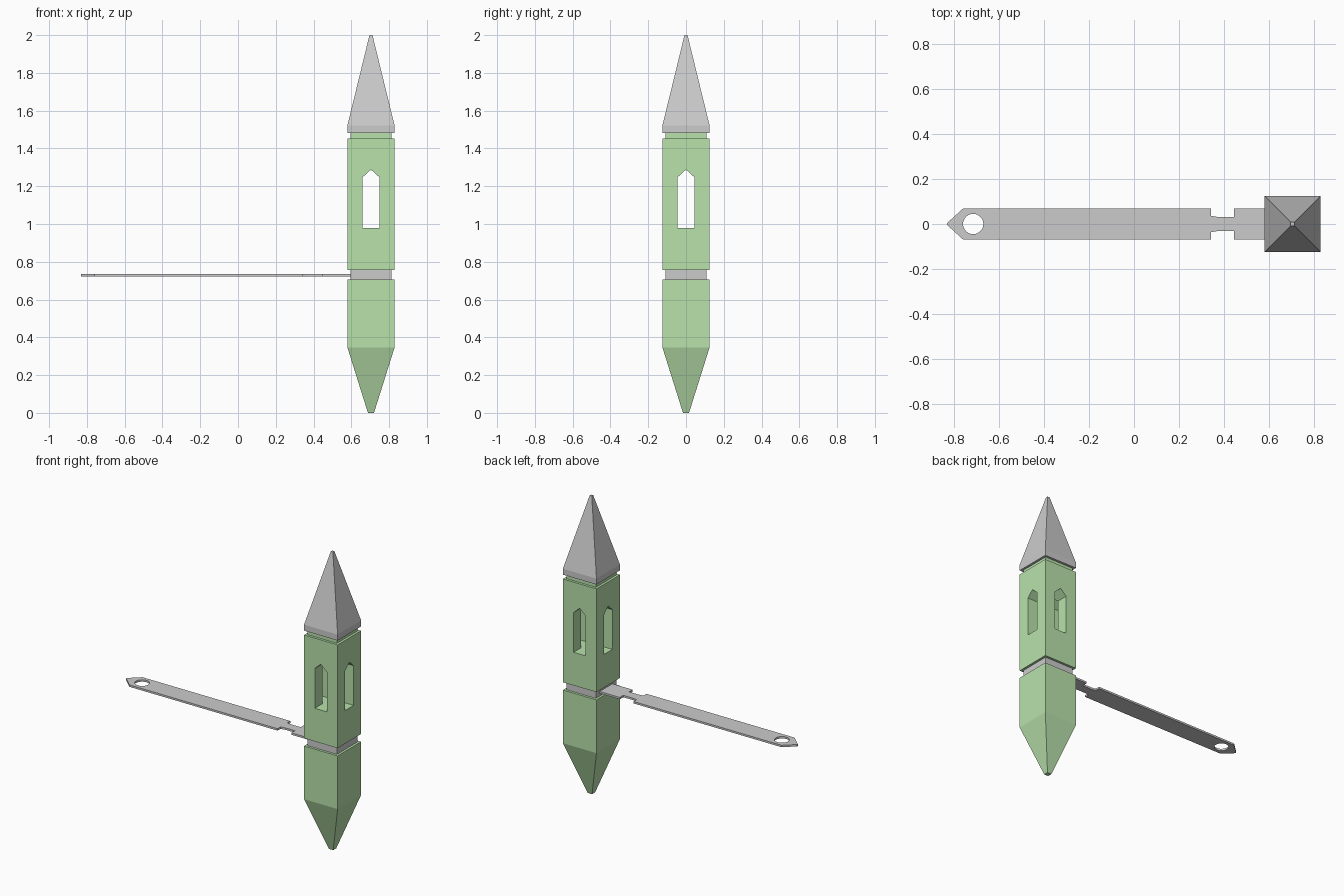
import bpy, bmesh, math

if "Cube" in bpy.data.objects:
    bpy.data.objects.remove(bpy.data.objects["Cube"])

CX = 0.704   # column centre
W = 0.125    # column half width
N = 0.109    # recessed half width

green = bpy.data.materials.new("green")
green.diffuse_color = (0.48, 0.76, 0.41, 1)
green.use_nodes = True
green.node_tree.nodes["Principled BSDF"].inputs["Base Color"].default_value = green.diffuse_color


def make(name, bm, mat=None):
    bmesh.ops.recalc_face_normals(bm, faces=bm.faces)
    me = bpy.data.meshes.new(name)
    bm.to_mesh(me)
    bm.free()
    ob = bpy.data.objects.new(name, me)
    bpy.context.collection.objects.link(ob)
    if mat:
        me.materials.append(mat)
    return ob


def square_stack(name, profile, mat=None):
    """Square column lofted through (half width, z) pairs."""
    bm = bmesh.new()
    rings = [[bm.verts.new((CX + sx * h, sy * h, z))
              for sx, sy in ((-1, -1), (1, -1), (1, 1), (-1, 1))]
             for h, z in profile]
    for a, b in zip(rings, rings[1:]):
        for i in range(4):
            j = (i + 1) % 4
            bm.faces.new((a[i], a[j], b[j], b[i]))
    bm.faces.new(rings[0])
    bm.faces.new(rings[-1])
    return make(name, bm, mat)


def prism(name, points, offset, mat=None):
    """Polygon of 3D points swept along an offset."""
    bm = bmesh.new()
    face = bm.faces.new([bm.verts.new(p) for p in points])
    new = bmesh.ops.extrude_face_region(bm, geom=[face], use_keep_orig=True)["geom"]
    bmesh.ops.translate(bm, vec=offset, verts=[v for v in new if isinstance(v, bmesh.types.BMVert)])
    return make(name, bm, mat)


def cut(ob, cutter):
    mod = ob.modifiers.new("cut", "BOOLEAN")
    mod.operation = "DIFFERENCE"
    mod.solver = "EXACT"
    mod.object = cutter
    bpy.context.view_layer.objects.active = ob
    bpy.ops.object.modifier_apply(modifier=mod.name)
    bpy.data.objects.remove(cutter)


# Column parts
square_stack("lower_spike", [(0.016, 0), (W, 0.347), (W, 0.705)], green)
square_stack("collar", [(N, 0.705), (N, 0.757)])
tower = square_stack("tower", [(W, 0.757), (W, 1.452), (N, 1.452), (N, 1.481)], green)
square_stack("spire", [(W, 1.481), (W, 1.521), (0.008, 2.0)])

# Pointed windows through both directions
arch = [(-0.045, 0.98), (0.045, 0.98), (0.045, 1.247), (0, 1.288), (-0.045, 1.247)]
cut(tower, prism("window_y", [(CX + u, -0.3, z) for u, z in arch], (0, 0.6, 0), green))
cut(tower, prism("window_x", [(CX - 0.3, u, z) for u, z in arch], (0.6, 0, 0), green))

# Flat arm with pointed end, notch and round hole
side = [(-0.83, 0.004), (-0.76, 0.068), (0.342, 0.068), (0.342, 0.036),
        (0.375, 0.031), (0.445, 0.031), (0.445, 0.068), (CX - N, 0.068)]
outline = [(x, -y) for x, y in side] + side[::-1]
arm = prism("arm", [(x, y, 0.723) for x, y in outline], (0, 0, 0.013))
hole = [(-0.714 + 0.045 * math.cos(math.tau * i / 32), 0.045 * math.sin(math.tau * i / 32), 0.6)
        for i in range(32)]
cut(arm, prism("hole", hole, (0, 0, 0.3)))
